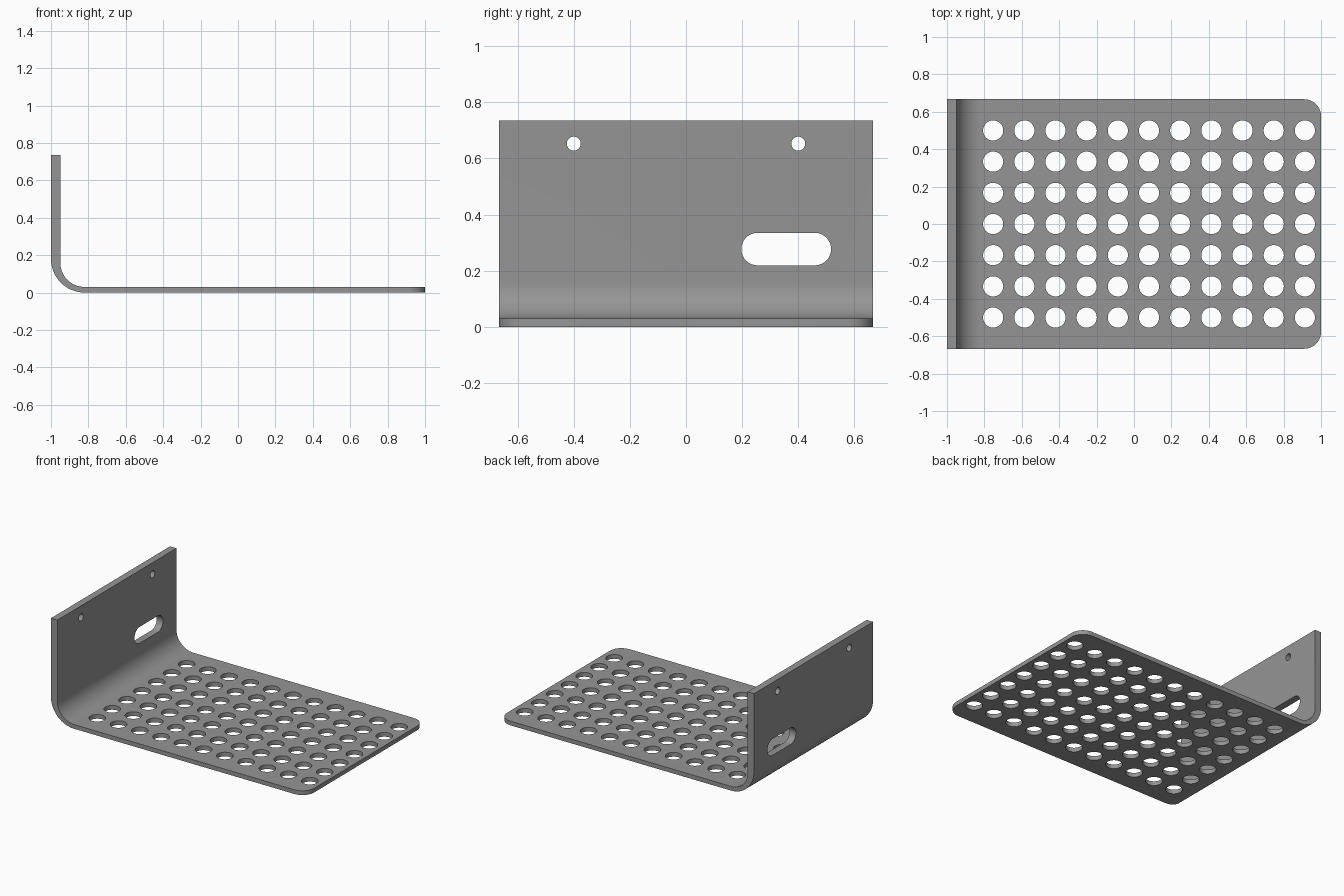
import bpy, bmesh, math
from mathutils import Vector

if "Cube" in bpy.data.objects:
    bpy.data.objects.remove(bpy.data.objects["Cube"])

W = 0.667           # half width
H = 0.735           # wall height
WALL, SHELF = 0.05, 0.03
CORNER = 0.09


def new_object(name, bm):
    bmesh.ops.recalc_face_normals(bm, faces=bm.faces)
    mesh = bpy.data.meshes.new(name)
    bm.to_mesh(mesh)
    bm.free()
    obj = bpy.data.objects.new(name, mesh)
    bpy.context.collection.objects.link(obj)
    return obj


def arc(cx, cy, rx, ry, start, end, steps):
    angles = [math.radians(start + (end - start) * i / steps) for i in range(steps + 1)]
    return [(cx + rx * math.cos(a), cy + ry * math.sin(a)) for a in angles]


def add_prism(bm, points, offset):
    """Extrude a closed outline along the offset."""
    face = bm.faces.new([bm.verts.new(p) for p in points])
    result = bmesh.ops.extrude_face_region(bm, geom=[face])
    moved = [v for v in result["geom"] if isinstance(v, bmesh.types.BMVert)]
    bmesh.ops.translate(bm, verts=moved, vec=Vector(offset))


# Bent plate: L-shaped side profile with a rounded bend
outer = arc(-0.82, 0.18, 0.18, 0.18, 180, 270, 16)
inner = arc(-0.82, 0.16, 0.13, 0.13, 270, 180, 16)
profile = [(-1, H)] + outer + [(1, 0), (1, SHELF)] + inner + [(-1 + WALL, H)]
bm = bmesh.new()
add_prism(bm, [(x, -W, z) for x, z in profile], (0, 2 * W, 0))

# Rounded free corners of the shelf
corners = [e for e in bm.edges if all(v.co.x > 0.99 for v in e.verts)
           and abs(e.verts[0].co.y - e.verts[1].co.y) < 0.01]
bmesh.ops.bevel(bm, geom=corners, offset=CORNER, segments=10, profile=0.5, affect='EDGES')
bracket = new_object("perforated_shelf_bracket", bm)

# Cutters: grid of shelf holes, two screw holes and a slot in the wall
bm = bmesh.new()
for i in range(11):
    for j in range(7):
        ring = arc(-0.753 + i / 6, -0.5 + j / 6, 0.054, 0.054, 0, 360, 32)[:-1]
        add_prism(bm, [(x, y, -0.05) for x, y in ring], (0, 0, 0.13))
slot = arc(0.459, 0.277, 0.058, 0.058, -90, 90, 16) + arc(0.255, 0.277, 0.058, 0.058, 90, 270, 16)
screws = [arc(y, 0.653, 0.025, 0.025, 0, 360, 24)[:-1] for y in (-0.4, 0.4)]
for outline in [slot] + screws:
    add_prism(bm, [(-1.1, y, z) for y, z in outline], (0.25, 0, 0))
cutter = new_object("hole_cutter", bm)
cutter.hide_render = True

cut = bracket.modifiers.new("holes", 'BOOLEAN')
cut.object, cut.operation, cut.solver = cutter, 'DIFFERENCE', 'EXACT'
bpy.context.view_layer.objects.active = bracket
bracket.select_set(True)
bpy.ops.object.modifier_apply(modifier=cut.name)
bpy.data.objects.remove(cutter)

# Grey metal
metal = bpy.data.materials.new("grey_metal")
metal.diffuse_color = (0.3, 0.3, 0.3, 1)
metal.use_nodes = True
metal.node_tree.nodes["Principled BSDF"].inputs["Base Color"].default_value = metal.diffuse_color
bracket.data.materials.clear()
bracket.data.materials.append(metal)
for polygon in bracket.data.polygons:
    polygon.material_index = 0
bpy.ops.object.shade_smooth_by_angle(angle=math.radians(30))
